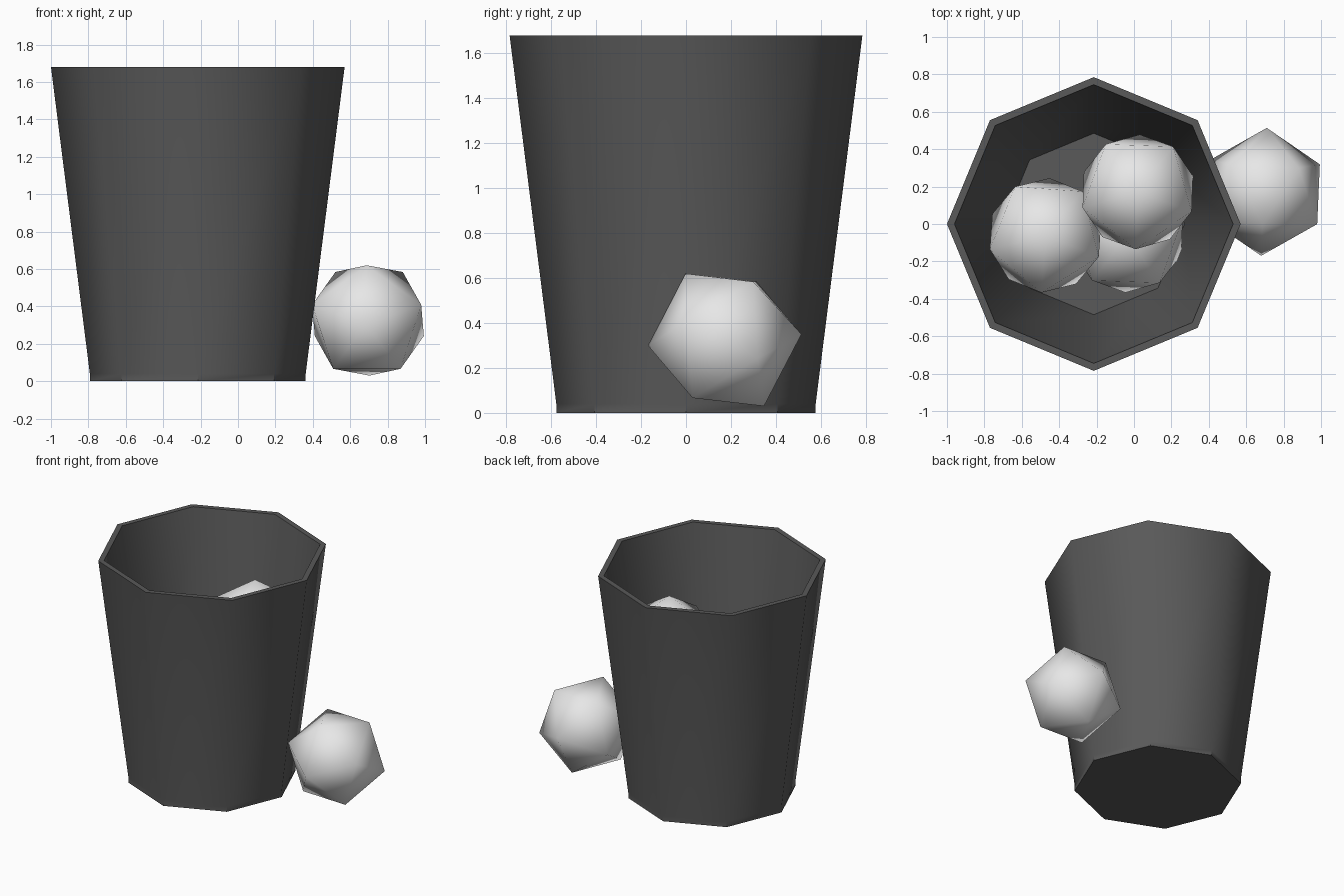
import bpy, bmesh, math
from mathutils import Vector, Matrix

default = bpy.data.objects.get("Cube")
if default:
    bpy.data.objects.remove(default, do_unlink=True)


def material(name, value):
    mat = bpy.data.materials.new(name)
    mat.use_nodes = True
    colour = (value, value, value, 1)
    mat.diffuse_color = colour
    mat.node_tree.nodes["Principled BSDF"].inputs["Base Color"].default_value = colour
    return mat


def finish(name, bm, mat, location):
    bmesh.ops.recalc_face_normals(bm, faces=bm.faces)
    mesh = bpy.data.meshes.new(name)
    bm.to_mesh(mesh)
    bm.free()
    mesh.materials.append(mat)
    obj = bpy.data.objects.new(name, mesh)
    obj.location = location
    bpy.context.collection.objects.link(obj)
    bpy.ops.object.select_all(action="DESELECT")
    obj.select_set(True)
    bpy.context.view_layer.objects.active = obj
    # Keeps the upright foot edges crisp while the tapered walls stay smooth
    bpy.ops.object.shade_smooth_by_angle(angle=math.radians(44.85))
    return obj


dark = material("dark grey", 0.1)
pale = material("paper white", 0.8)

# Bin: eight-sided rings from the underside, over the rim, to the inner floor
profile = [(0.577, 0), (0.577, 0.04), (0.785, 1.68), (0.745, 1.68), (0.485, 0.04)]
SIDES = 8
bm = bmesh.new()
rings = []
for r, z in profile:
    angles = [math.tau * i / SIDES for i in range(SIDES)]
    rings.append([bm.verts.new((r * math.cos(a), r * math.sin(a), z)) for a in angles])
for low, high in zip(rings, rings[1:]):
    for i in range(SIDES):
        j = (i + 1) % SIDES
        bm.faces.new((low[i], low[j], high[j], high[i]))
bm.faces.new(rings[0])
bm.faces.new(rings[-1])
finish("bin", bm, dark, (-0.215, 0, 0))


# Crumpled paper balls: icosahedra with an axis and a roll about it
def paper_ball(name, centre, axis, side):
    bm = bmesh.new()
    bmesh.ops.create_icosphere(bm, subdivisions=1, radius=0.343)
    # Turn the upper ring so that one corner lies along local x
    top = max(bm.verts, key=lambda v: v.co.z).co.z
    ring = next(v for v in bm.verts if 0 < v.co.z < top * 0.9)
    spin = Matrix.Rotation(-math.atan2(ring.co.y, ring.co.x), 3, "Z")
    z = Vector(axis).normalized()
    y = z.cross(Vector(side)).normalized()
    frame = Matrix((y.cross(z), y, z)).transposed()
    bmesh.ops.transform(bm, matrix=(frame @ spin).to_4x4(), verts=bm.verts)
    finish(name, bm, pale, centre)


def heading(degrees):
    a = math.radians(degrees)
    return (math.cos(a), math.sin(a), 0)


UP = (0, 0, 1)
paper_ball("paper_ball_outside", (0.695, 0.172, 0.325), (-0.015, -0.343, -0.025), UP)
paper_ball("paper_ball_top", (0.02, 0.172, 1.13), UP, heading(-92))
paper_ball("paper_ball_middle", (-0.473, -0.061, 0.83), UP, heading(-94))
paper_ball("paper_ball_bottom", (-0.035, -0.06, 0.38), UP, heading(-56))
